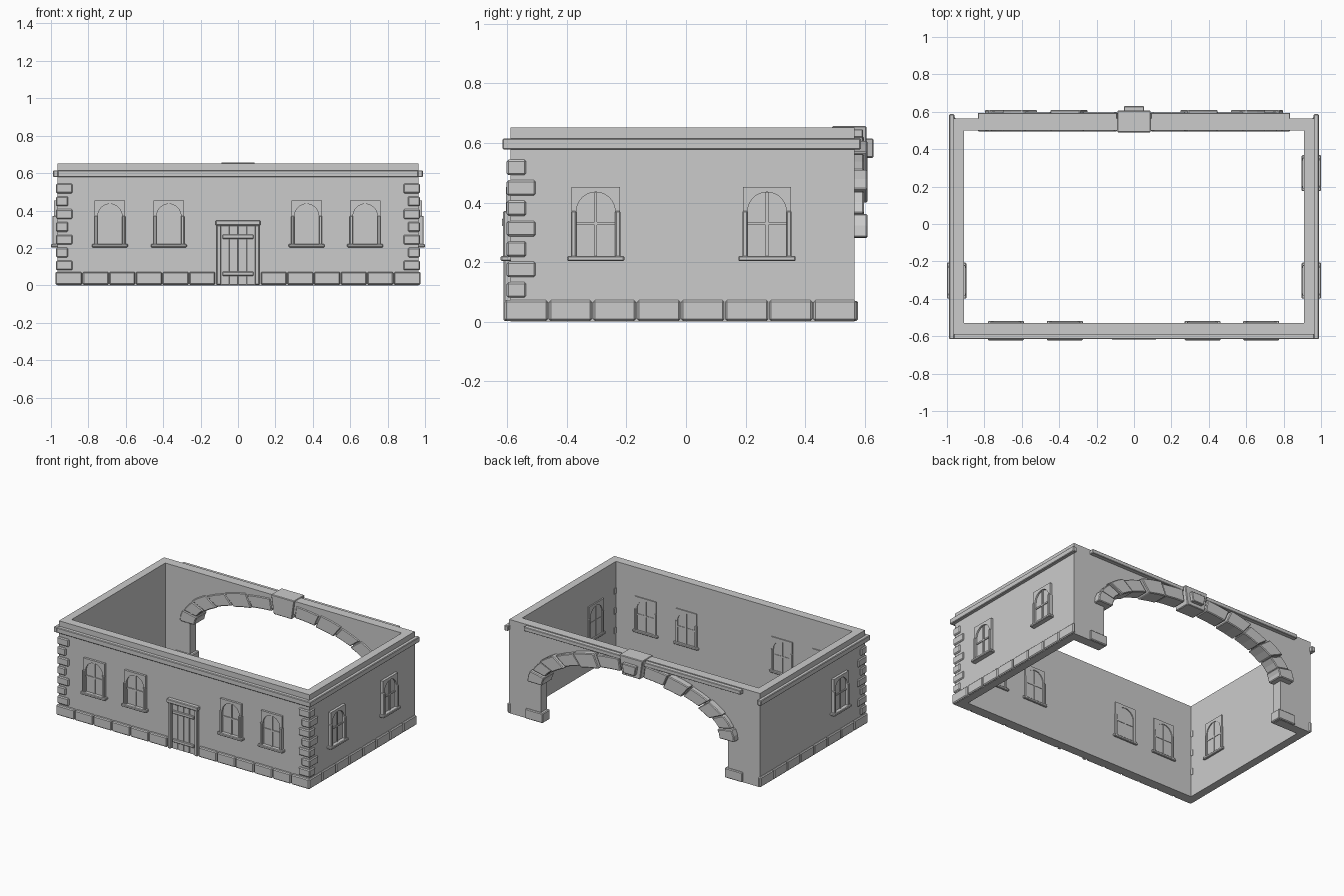
import bpy
import bmesh
from math import cos, sin, pi, radians
from mathutils import Matrix, Vector

cube = bpy.data.objects.get("Cube")
if cube:
    bpy.data.objects.remove(cube, do_unlink=True)

GREY = (0.6, 0.6, 0.6, 1)
stone = bpy.data.materials.new("grey_stone")
stone.use_nodes = True
stone.diffuse_color = GREY
stone.node_tree.nodes["Principled BSDF"].inputs["Base Color"].default_value = GREY


def box(bm, x0, x1, y0, y1, z0, z1):
    size = Vector((x1 - x0, y1 - y0, z1 - z0))
    mid = Vector((x0 + x1, y0 + y1, z0 + z1)) / 2
    bmesh.ops.create_cube(bm, size=1, matrix=Matrix.Translation(mid) @ Matrix.Diagonal((*size, 1)))


def slab(bm, outline, y0, y1):
    """Extrude an (x, z) outline from y0 to y1."""
    face = bm.faces.new([bm.verts.new((x, y0, z)) for x, z in outline])
    out = bmesh.ops.extrude_face_region(bm, geom=[face])["geom"]
    verts = [v for v in out if isinstance(v, bmesh.types.BMVert)]
    bmesh.ops.translate(bm, verts=verts, vec=(0, y1 - y0, 0))


def finish(name, bm, bevel=0.0, matrix=None):
    bmesh.ops.recalc_face_normals(bm, faces=bm.faces)
    mesh = bpy.data.meshes.new(name)
    bm.to_mesh(mesh)
    bm.free()
    mesh.materials.append(stone)
    ob = bpy.data.objects.new(name, mesh)
    bpy.context.collection.objects.link(ob)
    if matrix:
        ob.matrix_world = matrix
    if bevel:
        mod = ob.modifiers.new("worn_edges", "BEVEL")
        mod.width = bevel
        mod.segments = 1
        mod.limit_method = "ANGLE"
    return ob


WX, IX = 0.965, 0.91          # side wall, outer and inner
FY, FI = -0.59, -0.53         # front wall
BY, BI = 0.565, 0.50          # back wall
TOP = 0.652
SPRING = 0.28


def ellipse(a, b, t):
    return a * cos(t), SPRING + b * sin(t)


# Side and front walls
for side, name in ((1, "left_wall"), (-1, "right_wall")):
    bm = bmesh.new()
    box(bm, *sorted((side * IX, side * WX)), FY, BY, 0, TOP)
    finish(name, bm)
bm = bmesh.new()
box(bm, -IX, IX, FY, FI, 0, TOP)
finish("front_wall", bm)

# Back wall with a wide arched opening
bm = bmesh.new()
arc = [ellipse(0.72, 0.28, pi * i / 40) for i in range(41)]
slab(bm, [(-IX, 0), (-IX, TOP), (IX, TOP), (IX, 0), (0.72, 0)] + arc + [(-0.72, 0)], BI, BY)
finish("back_wall", bm)

# Arch stones, alternately proud and set back
bm = bmesh.new()
COUNT = 6
step = radians(83) / COUNT
for i in range(COUNT):
    t0, t1 = i * step + 0.006, (i + 1) * step - 0.006
    ts = [t0 + (t1 - t0) * k / 2 for k in range(3)]
    proud = 0.012 if i % 2 == 0 else 0
    grow = proud * 0.6
    outline = [ellipse(0.69 - grow, 0.26 - grow, t) for t in ts]
    outline += [ellipse(0.79 + grow, 0.345 + grow, t) for t in reversed(ts)]
    for side in (1, -1):
        slab(bm, [(side * x, z) for x, z in outline], BI - 0.005, 0.598 + proud)
finish("arch_stones", bm, 0.005)

# Keystone with raised centre
bm = bmesh.new()
slab(bm, [(-0.07, 0.525), (0.07, 0.525), (0.09, 0.657), (-0.09, 0.657)], 0.49, 0.606)
slab(bm, [(-0.043, 0.55), (0.043, 0.55), (0.055, 0.615), (-0.055, 0.615)], 0.60, 0.63)
finish("keystone", bm, 0.004)

# Back moulding on both sides of the keystone, and pier bases
bm = bmesh.new()
for a, b in ((-0.835, -0.09), (0.09, 0.835)):
    box(bm, a, b, BY - 0.005, 0.594, 0.618, 0.646)
finish("back_moulding", bm, 0.003)
bm = bmesh.new()
for a, b in ((-0.835, -0.70), (0.70, 0.835)):
    box(bm, a, b, BI - 0.006, 0.577, 0.002, 0.07)
finish("pier_bases", bm, 0.005)

# Cornice around front and sides
bm = bmesh.new()
box(bm, -WX, WX, -0.616, FY + 0.005, 0.578, 0.615)
for side in (1, -1):
    box(bm, *sorted((side * (WX - 0.005), side * 0.988)), -0.616, 0.587, 0.578, 0.615)
finish("cornice", bm, 0.004)

# Plinth stones
bm = bmesh.new()
GAP = 0.002
for side in (1, -1):
    for i in range(6):
        a = 0.12 + i * 0.1425
        xs = sorted((side * (a + GAP), side * (a + 0.1425 - GAP)))
        box(bm, *xs, -0.61, FY + 0.01, 0.003, 0.072)
    for i in range(8):
        a = -0.61 + i * 0.148
        xs = sorted((side * (WX - 0.01), side * 0.976))
        box(bm, *xs, a + GAP, a + 0.148 - GAP, 0.003, 0.072)
finish("plinth_stones", bm, 0.006)

# Corner stones, alternately long to the front and long to the side
bm = bmesh.new()
for i in range(7):
    z = 0.107 + i * 0.0685
    long_front = i % 2 == 0
    inner_x = 0.885 if long_front else 0.908
    inner_y = -0.537 if long_front else -0.505
    for side in (1, -1):
        xs = sorted((side * inner_x, side * 0.973))
        box(bm, *xs, -0.602, inner_y, z - 0.026, z + 0.026)
finish("corner_stones", bm, 0.006)


# Windows, built facing -y about the wall's middle plane
def window(name, x, y, yaw):
    place = Matrix.Translation((x, y, 0)) @ Matrix.Rotation(yaw, 4, "Z")
    bm = bmesh.new()
    arch = [(0.065 * cos(pi * i / 16), 0.37 + 0.065 * sin(pi * i / 16)) for i in range(17)]
    surround = [(-0.081, 0.215), (-0.081, 0.453), (0.081, 0.453), (0.081, 0.215), (0.065, 0.215)]
    slab(bm, surround + arch + [(-0.065, 0.215)], -0.035, 0.047)
    finish(name + "_surround", bm, 0, place)

    bm = bmesh.new()
    box(bm, -0.07, 0.07, -0.024, 0.041, 0.215, 0.44)
    finish(name + "_pane", bm, 0, place)

    bm = bmesh.new()
    box(bm, -0.005, 0.005, -0.031, 0.045, 0.22, 0.434)
    box(bm, -0.066, 0.066, -0.030, 0.044, 0.325, 0.335)
    finish(name + "_bars", bm, 0, place)

    bm = bmesh.new()
    for side in (1, -1):
        box(bm, *sorted((side * 0.065, side * 0.083)), -0.044, 0.049, 0.215, 0.372)
    box(bm, -0.096, 0.096, -0.052, 0.052, 0.203, 0.221)
    finish(name + "_jambs_and_sill", bm, 0.004, place)


for i, x in enumerate((-0.685, -0.37, 0.367, 0.68)):
    window(f"front_window_{i + 1}", x, -0.57, 0)
window("left_front_window", 0.948, -0.303, pi / 2)
window("left_back_window", 0.948, 0.272, pi / 2)
window("right_window", -0.948, -0.303, -pi / 2)

# Door: frame, planks and battens
bm = bmesh.new()
for side in (1, -1):
    box(bm, *sorted((side * 0.09, side * 0.114)), -0.612, FY + 0.01, 0.002, 0.322)
box(bm, -0.12, 0.12, -0.618, FY + 0.01, 0.32, 0.347)
finish("door_frame", bm, 0.004)
bm = bmesh.new()
for i in range(4):
    a = -0.09 + i * 0.045
    box(bm, a + 0.001, a + 0.044, -0.597, FY + 0.005, 0.002, 0.32)
finish("door_planks", bm, 0.002)
bm = bmesh.new()
for z in (0.062, 0.26):
    box(bm, -0.082, 0.082, -0.606, FY, z - 0.011, z + 0.011)
finish("door_battens", bm, 0.003)
